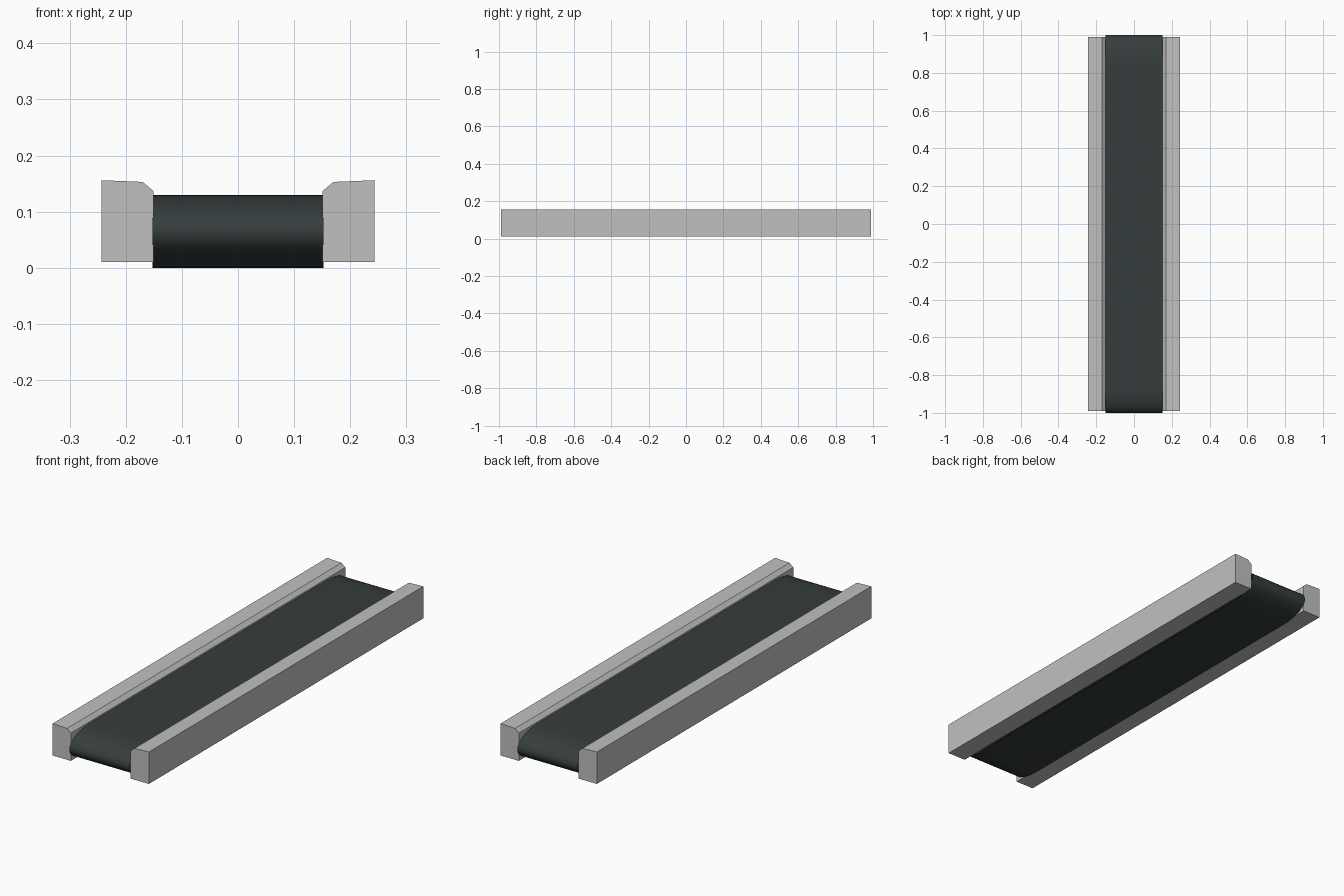
import bpy, bmesh, math

if "Cube" in bpy.data.objects:
    bpy.data.objects.remove(bpy.data.objects["Cube"])


def material(name, rgb):
    m = bpy.data.materials.new(name)
    m.diffuse_color = (*rgb, 1)
    m.use_nodes = True
    m.node_tree.nodes["Principled BSDF"].inputs["Base Color"].default_value = m.diffuse_color
    return m


def extrude_profile(name, pts, axis, lo, hi, mat, caps):
    """Sweep a closed 2D profile along x (pts are y,z) or y (pts are x,z)."""
    bm = bmesh.new()
    def put(p, t):
        return bm.verts.new((t, p[0], p[1]) if axis == 'x' else (p[0], t, p[1]))
    a = [put(p, lo) for p in pts]
    b = [put(p, hi) for p in pts]
    n = len(pts)
    for i in range(n):
        j = (i + 1) % n
        # counter-clockwise profile, normals pointing outwards
        quad = (a[i], a[j], b[j], b[i])
        bm.faces.new(quad if axis == 'y' else quad[::-1])
    if caps:
        bm.faces.new(a)
        bm.faces.new(b[::-1])
        bmesh.ops.recalc_face_normals(bm, faces=bm.faces)
    else:
        bm.normal_update()
        top = max(bm.faces, key=lambda f: f.calc_center_median().z)
        if top.normal.z < 0:
            bmesh.ops.reverse_faces(bm, faces=bm.faces)
    me = bpy.data.meshes.new(name)
    bm.to_mesh(me)
    bm.free()
    me.materials.append(mat)
    ob = bpy.data.objects.new(name, me)
    bpy.context.collection.objects.link(ob)
    return ob


grey = material("rail_grey", (0.53, 0.53, 0.53))
dark = material("belt_rubber", (0.036, 0.047, 0.046))

# Side rails with a chamfered inner top edge
profile = [(0.151, 0.01), (0.243, 0.01), (0.243, 0.156), (0.17, 0.153), (0.151, 0.137)]
extrude_profile("right_rail", profile, 'y', -0.99, 0.99, grey, True)
extrude_profile("left_rail", [(-x, z) for x, z in profile], 'y', -0.99, 0.99, grey, True)

# Belt: open loop with elongated rounded ends
R, L, N = 0.065, 0.14, 16
loop = []
for s in (1, -1):
    for i in range(N + 1):
        t = -math.pi / 2 + math.pi * i / N
        loop.append((s * (1 - L + L * math.cos(t)), R + s * R * math.sin(t)))
belt = extrude_profile("conveyor_belt", loop, 'x', -0.152, 0.152, dark, False)
for p in belt.data.polygons:
    p.use_smooth = True
